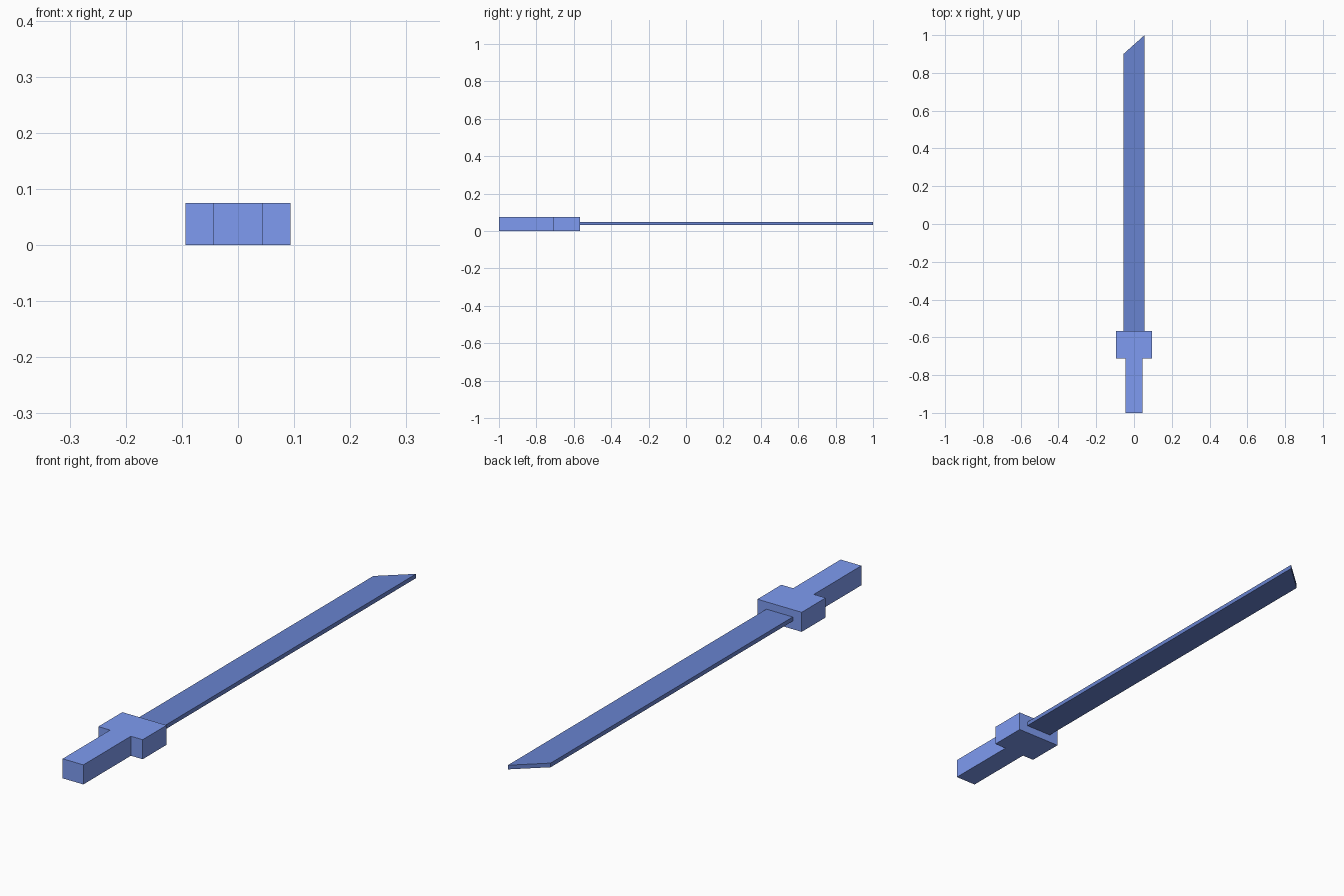
import bpy
import bmesh

if "Cube" in bpy.data.objects:
    bpy.data.objects.remove(bpy.data.objects["Cube"])


def prism(name, outline, z0, z1, color):
    """Extrude a flat outline straight up from z0 to z1 and colour it."""
    bm = bmesh.new()
    face = bm.faces.new([bm.verts.new((x, y, z0)) for x, y in outline])
    top = bmesh.ops.extrude_face_region(bm, geom=[face])["geom"]
    verts = [v for v in top if isinstance(v, bmesh.types.BMVert)]
    bmesh.ops.translate(bm, verts=verts, vec=(0, 0, z1 - z0))
    bmesh.ops.recalc_face_normals(bm, faces=bm.faces[:])
    mesh = bpy.data.meshes.new(name)
    bm.to_mesh(mesh)
    bm.free()
    mat = bpy.data.materials.new(name + "_color")
    mat.diffuse_color = (*color, 1)
    mat.use_nodes = True
    mat.node_tree.nodes["Principled BSDF"].inputs["Base Color"].default_value = mat.diffuse_color
    mesh.materials.append(mat)
    obj = bpy.data.objects.new(name, mesh)
    bpy.context.collection.objects.link(obj)
    return obj


HEIGHT = 0.075
GRIP, GUARD, BLADE = 0.044, 0.094, 0.056   # half widths
Y_END, Y_GRIP, Y_GUARD = -1.0, -0.712, -0.567

# Handle and guard share one T-shaped outline
right = [(GRIP, Y_END), (GRIP, Y_GRIP), (GUARD, Y_GRIP), (GUARD, Y_GUARD)]
left = [(-x, y) for x, y in reversed(right)]
prism("handle_and_guard", right + left, 0, HEIGHT, (0.21, 0.33, 0.88))

# Thin blade with a slanted tip, in a darker blue
tip = [(-BLADE, Y_GUARD), (BLADE, Y_GUARD), (BLADE, 1.0), (-BLADE, 0.9)]
prism("blade", tip, 0.031, 0.047, (0.14, 0.23, 0.63))
